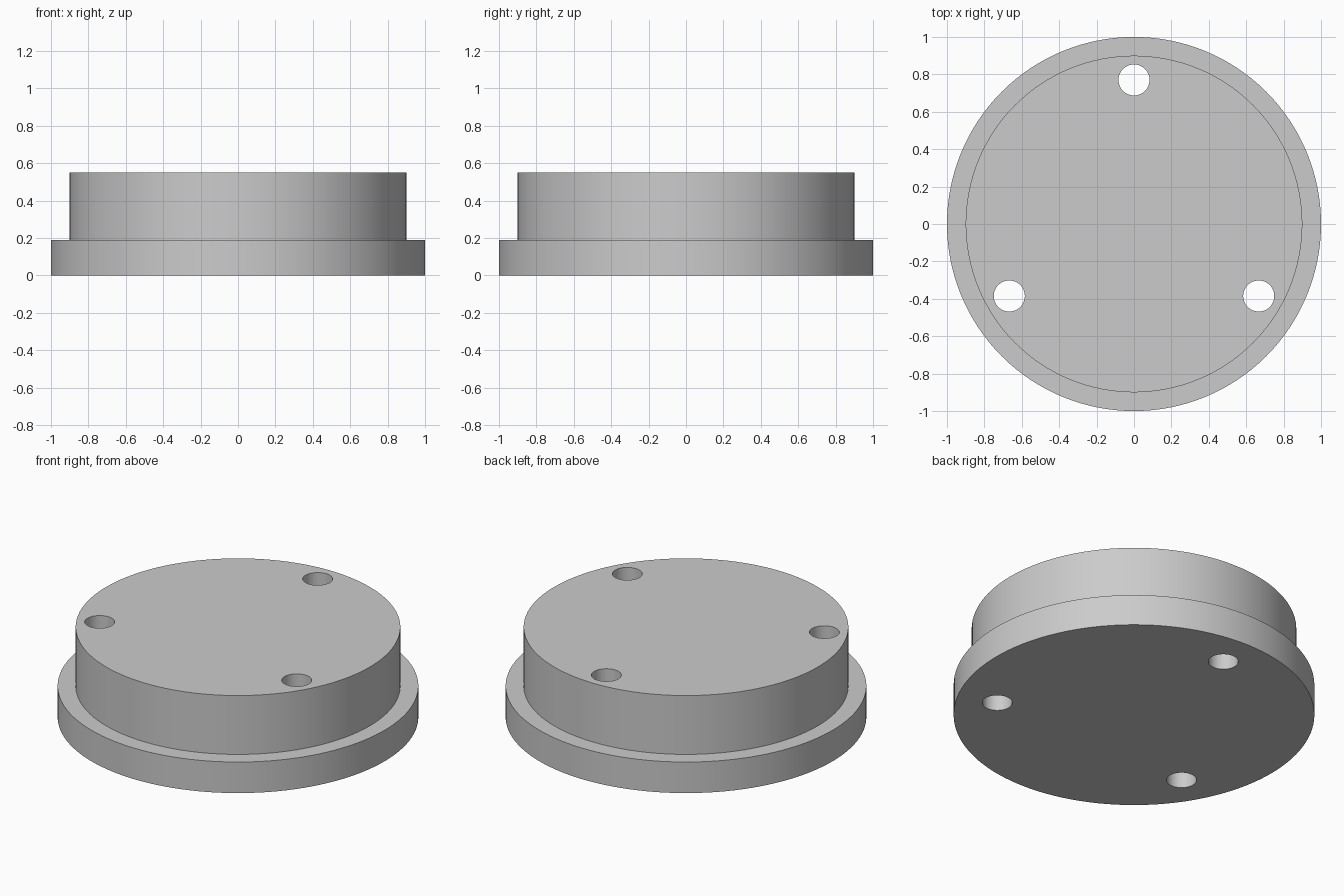
import bpy
import bmesh
from math import cos, sin, radians, tau

default = bpy.data.objects.get("Cube")
if default:
    bpy.data.objects.remove(default, do_unlink=True)

SEGMENTS = 128
FLANGE_R, BOSS_R = 1.0, 0.9
FLANGE_TOP, BOSS_TOP = 0.19, 0.55
HOLE_R, HOLE_CIRCLE = 0.083, 0.77

grey = bpy.data.materials.new("plain_grey")
grey.use_nodes = True
colour = (0.6, 0.6, 0.6, 1)
grey.diffuse_color = colour
grey.node_tree.nodes["Principled BSDF"].inputs["Base Color"].default_value = colour


def revolve(name, profile, segments, centre=(0, 0, 0)):
    """Closed solid made by turning (radius, height) points round z."""
    bm = bmesh.new()
    rings = [[bm.verts.new((r * cos(tau * i / segments), r * sin(tau * i / segments), z))
              for i in range(segments)] for r, z in profile]
    for low, high in zip(rings, rings[1:]):
        for i in range(segments):
            j = (i + 1) % segments
            bm.faces.new((low[i], low[j], high[j], high[i]))
    bm.faces.new(rings[0][::-1])
    bm.faces.new(rings[-1])
    mesh = bpy.data.meshes.new(name)
    bm.to_mesh(mesh)
    bm.free()
    mesh.materials.append(grey)
    obj = bpy.data.objects.new(name, mesh)
    obj.location = centre
    bpy.context.collection.objects.link(obj)
    return obj


# Stepped disc: wide flange below, narrower boss above
disc = revolve("flanged_disc", [(FLANGE_R, 0), (FLANGE_R, FLANGE_TOP),
                                (BOSS_R, FLANGE_TOP), (BOSS_R, BOSS_TOP)], SEGMENTS)

# Three evenly spaced through holes
cutters = []
for k in range(3):
    a = radians(90 + 120 * k)
    cutter = revolve("hole_cutter", [(HOLE_R, -0.1), (HOLE_R, BOSS_TOP + 0.1)], 48,
                     (HOLE_CIRCLE * cos(a), HOLE_CIRCLE * sin(a), 0))
    cutter.hide_render = True
    cutters.append(cutter)
    cut = disc.modifiers.new("hole", 'BOOLEAN')
    cut.operation = 'DIFFERENCE'
    cut.solver = 'EXACT'
    cut.object = cutter

bpy.ops.object.select_all(action='DESELECT')
disc.select_set(True)
bpy.context.view_layer.objects.active = disc
for name in [m.name for m in disc.modifiers]:
    bpy.ops.object.modifier_apply(modifier=name)
for cutter in cutters:
    bpy.data.objects.remove(cutter, do_unlink=True)

# Smooth walls, crisp rims
bpy.ops.object.shade_smooth_by_angle(angle=radians(30))
